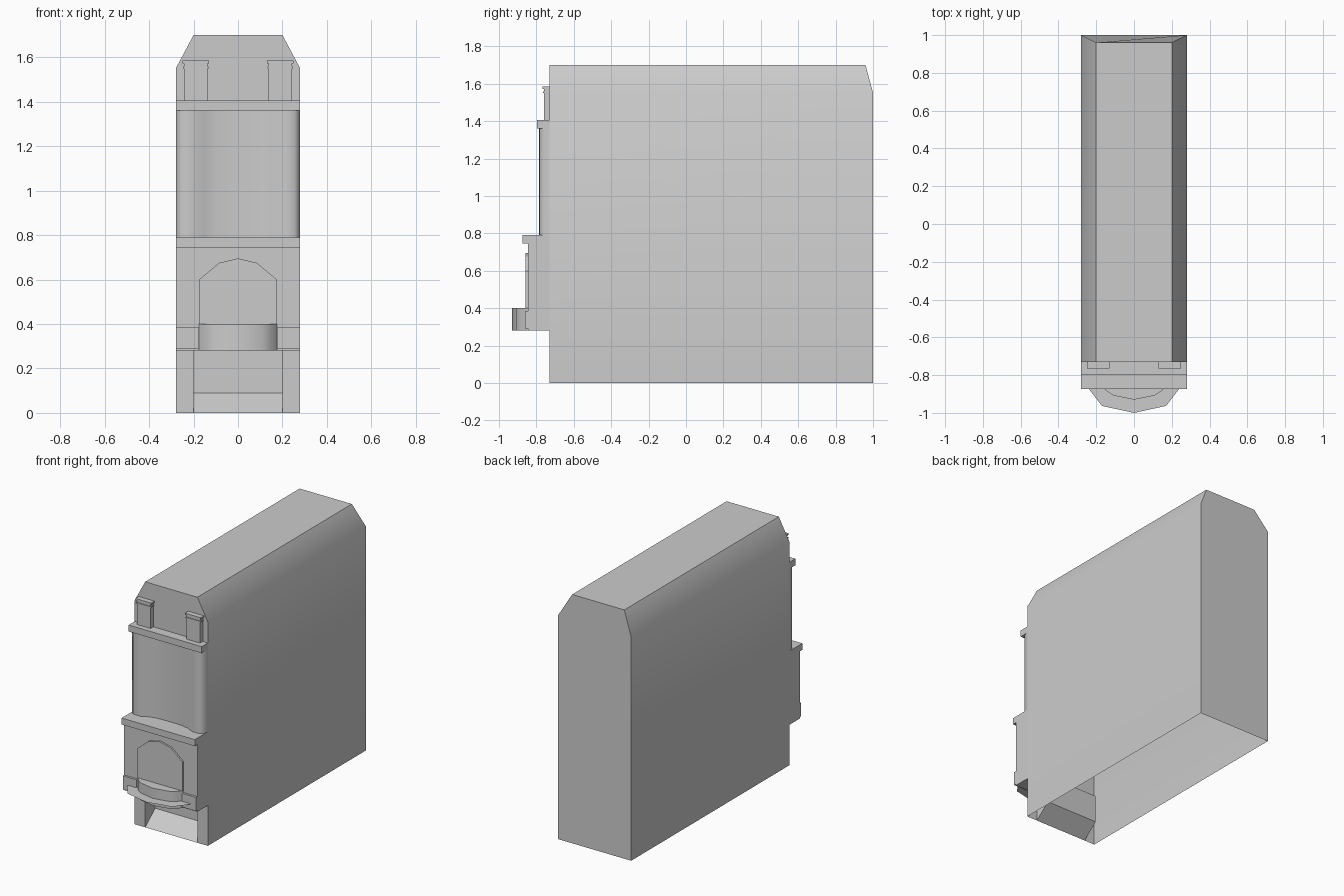
import bpy, bmesh, math

if "Cube" in bpy.data.objects:
    bpy.data.objects.remove(bpy.data.objects["Cube"])


def make(name, verts, faces, smooth=False):
    mesh = bpy.data.meshes.new(name)
    bm = bmesh.new()
    vs = [bm.verts.new(v) for v in verts]
    for f in faces:
        bm.faces.new([vs[i] for i in f])
    bmesh.ops.recalc_face_normals(bm, faces=bm.faces[:])
    bm.to_mesh(mesh)
    bm.free()
    ob = bpy.data.objects.new(name, mesh)
    bpy.context.collection.objects.link(ob)
    if smooth:
        bpy.ops.object.select_all(action='DESELECT')
        bpy.context.view_layer.objects.active = ob
        ob.select_set(True)
        bpy.ops.object.shade_smooth_by_angle(angle=math.radians(40))
    return ob


def prism(name, a, b, smooth=False):
    """Solid between two matching loops of points."""
    n = len(a)
    faces = [list(range(n))[::-1], list(range(n, 2 * n))]
    faces += [(i, (i + 1) % n, (i + 1) % n + n, i + n) for i in range(n)]
    return make(name, a + b, faces, smooth)


def box(name, x0, x1, y0, y1, z0, z1):
    loop = [(x0, y0), (x1, y0), (x1, y1), (x0, y1)]
    return plan(name, loop, z0, z1)


def plan(name, loop, z0, z1, smooth=False):
    return prism(name, [(x, y, z0) for x, y in loop],
                 [(x, y, z1) for x, y in loop], smooth)


def mirrored(half):
    """Complete a half outline (x > 0, ending at or before the centre)."""
    return half + [(-x, y) for x, y in reversed(half) if x > 0]


W, F = 0.28, -0.73

# House shell: open underneath, sloped roof edges, entrance cut in the front
front = mirrored([(.2, .28), (.2, 0), (W, 0), (W, 1.55), (.2, 1.7)])
verts = [(x, F, z) for x, z in front]
back = [(W, 1, 0), (W, 1, 1.55), (.2, .96, 1.7),
        (-.2, .96, 1.7), (-W, 1, 1.55), (-W, 1, 0)]
verts += back
faces = [list(range(10)), list(range(10, 16))]
faces += [(i + 2, i + 3, i + 11, i + 10) for i in range(5)]
make("house_shell", verts, faces, smooth=True)

# Entrance recess: sloping step, back wall, ceiling and side walls
B = -.62
side = [(F, 0), (B, .09), (B, .28), (F, .28)]
rv = [(x, y, z) for x in (-.2, .2) for y, z in side]
make("entrance_recess", rv, [(0, 1, 5, 4), (1, 2, 6, 5), (2, 3, 7, 6),
                             (0, 1, 2, 3), (4, 5, 6, 7)])

# Projecting first floor and its ledge
box("first_floor_bay", -W, W, -.845, F, .28, .745)
box("bay_ledge", -W, W, -.873, F, .745, .79)

# Arched window panel
arch = mirrored([(.175, .4), (.175, .6), (.085, .675), (0, .695)])
prism("arched_window", [(x, -.857, z) for x, z in arch],
      [(x, -.845, z) for x, z in arch])

# Curved balcony with a thin flared lip
plan("balcony", mirrored([(.175, -.845), (.15, -.88), (.11, -.908), (0, -.93)]),
     .28, .4, smooth=True)
lip = mirrored([(.24, -.845), (.24, -.872), (.17, -.963), (0, -1.0)])
make("balcony_lip", [(x, y, .33) for x, y in lip], [list(range(len(lip)))])

# Upper wall with rounded edge columns and soft hollow between them
plan("upper_wall", mirrored([(W, F), (.275, -.765), (.255, -.783), (.2, -.785),
                             (.15, -.76), (.1, -.748), (.03, -.745)]),
     .79, 1.36, smooth=True)
box("upper_ledge", -W, W, -.797, F, 1.36, 1.405)

# Paired details: balcony side panels, small pilasters and their caps
for s, label in ((-1, "left"), (1, "right")):
    def pair(name, a, b, *rest):
        box(f"{label}_{name}", *sorted((s * a, s * b)), *rest)
    pair("side_panel", .175, W, -.86, -.845, .29, .385)
    pair("pilaster", .137, .242, -.76, F, 1.405, 1.575)
    pair("pilaster_collar", .132, .248, -.765, F, 1.55, 1.558)
    pair("pilaster_cap", .13, .25, -.766, F, 1.573, 1.585)
